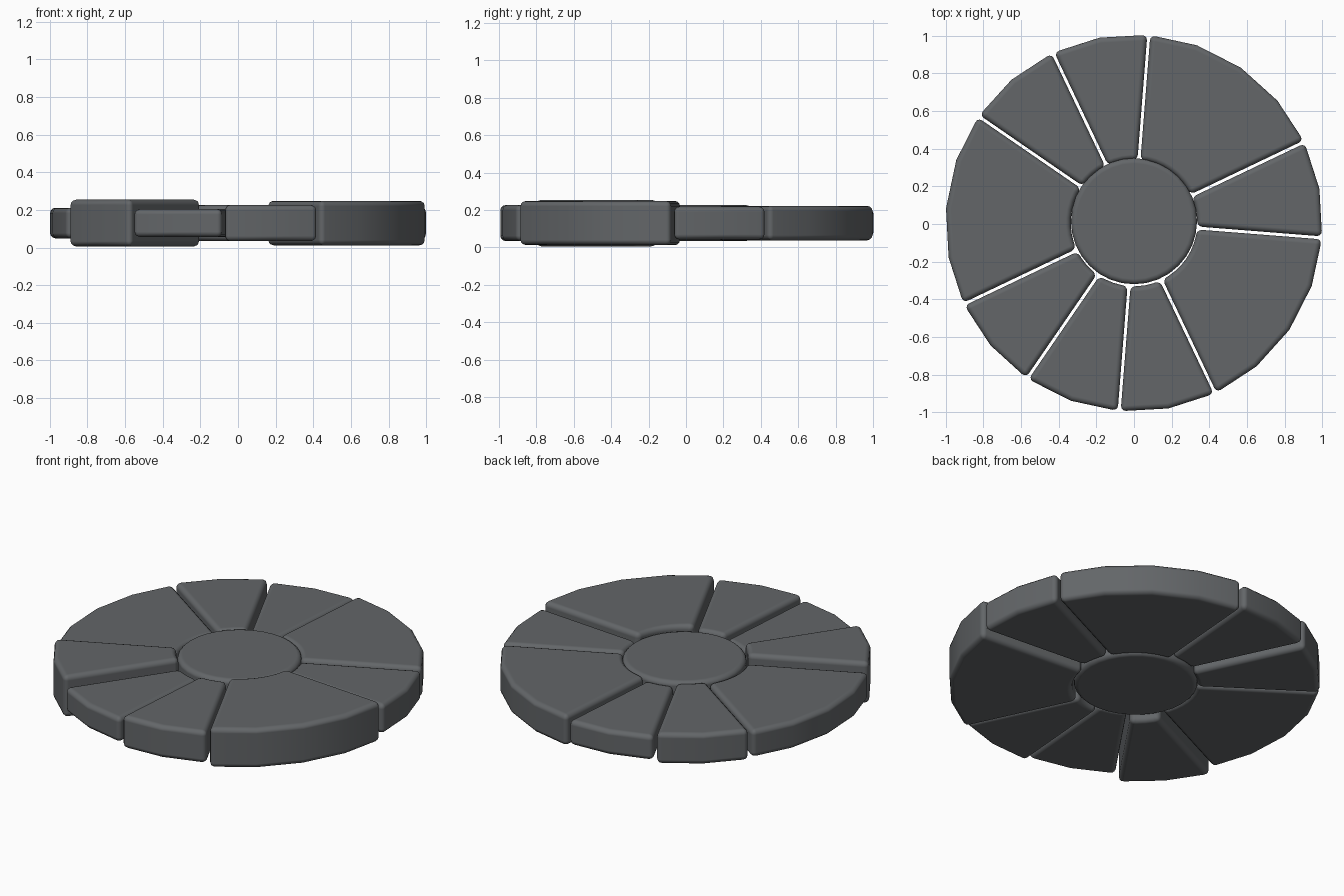
import bpy, bmesh, math

if "Cube" in bpy.data.objects:
    bpy.data.objects.remove(bpy.data.objects["Cube"])

CY = 0.005          # ring centre in y
R_OUT, R_IN = 1.002, 0.336
GAP = 0.008         # half the seam width
MID = 0.13          # mid height shared by all stones

mat = bpy.data.materials.new("slate_grey")
mat.diffuse_color = (0.125, 0.133, 0.14, 1)
mat.use_nodes = True
mat.node_tree.nodes["Principled BSDF"].inputs["Base Color"].default_value = mat.diffuse_color


def prism(name, outline, half, bevel):
    """Extrude a flat outline about the mid height and round its edges."""
    bm = bmesh.new()
    low = [bm.verts.new((x, y, MID - half)) for x, y in outline]
    face = bm.faces.new(low)
    ext = bmesh.ops.extrude_face_region(bm, geom=[face])
    for v in ext["geom"]:
        if isinstance(v, bmesh.types.BMVert):
            v.co.z = MID + half
    bmesh.ops.recalc_face_normals(bm, faces=bm.faces)
    me = bpy.data.meshes.new(name)
    bm.to_mesh(me)
    bm.free()
    me.materials.append(mat)
    ob = bpy.data.objects.new(name, me)
    bpy.context.collection.objects.link(ob)
    mod = ob.modifiers.new("rounded_edges", "BEVEL")
    mod.width = bevel
    mod.segments = 3
    mod.limit_method = 'ANGLE'
    mod.angle_limit = math.radians(35)
    mod.harden_normals = True
    for p in me.polygons:
        p.use_smooth = True
    return ob


def arc(radius, a0, a1, steps):
    """Points on an arc whose ends are pulled in by the seam gap."""
    inset = math.asin(GAP / radius)
    pts = []
    for i in range(steps + 1):
        a = a0 + (a1 - a0) * i / steps
        if i == 0:
            a += inset
        if i == steps:
            a -= inset
        pts.append((radius * math.cos(a), CY + radius * math.sin(a)))
    return pts


# Ring stones: start angle, span (degrees), half thickness
stones = [
    (-4.5, 30, 0.088), (25.5, 60, 0.092), (85.5, 30, 0.074),
    (115.5, 30, 0.092), (145.5, 60, 0.081), (205.5, 30, 0.124),
    (235.5, 30, 0.074), (265.5, 30, 0.096), (295.5, 60, 0.118),
]
for n, (start, span, half) in enumerate(stones):
    a0, a1 = math.radians(start), math.radians(start + span)
    steps = span // 15
    outline = arc(R_OUT, a0, a1, steps) + arc(R_IN, a0, a1, steps * 2)[::-1]
    prism(f"ring_stone_{n + 1}", outline, half, 0.028)

# Round centre stone
hub = [(0.335 * math.cos(math.tau * i / 32), 0.015 + 0.335 * math.sin(math.tau * i / 32))
       for i in range(32)]
prism("centre_stone", hub, 0.096, 0.028)
